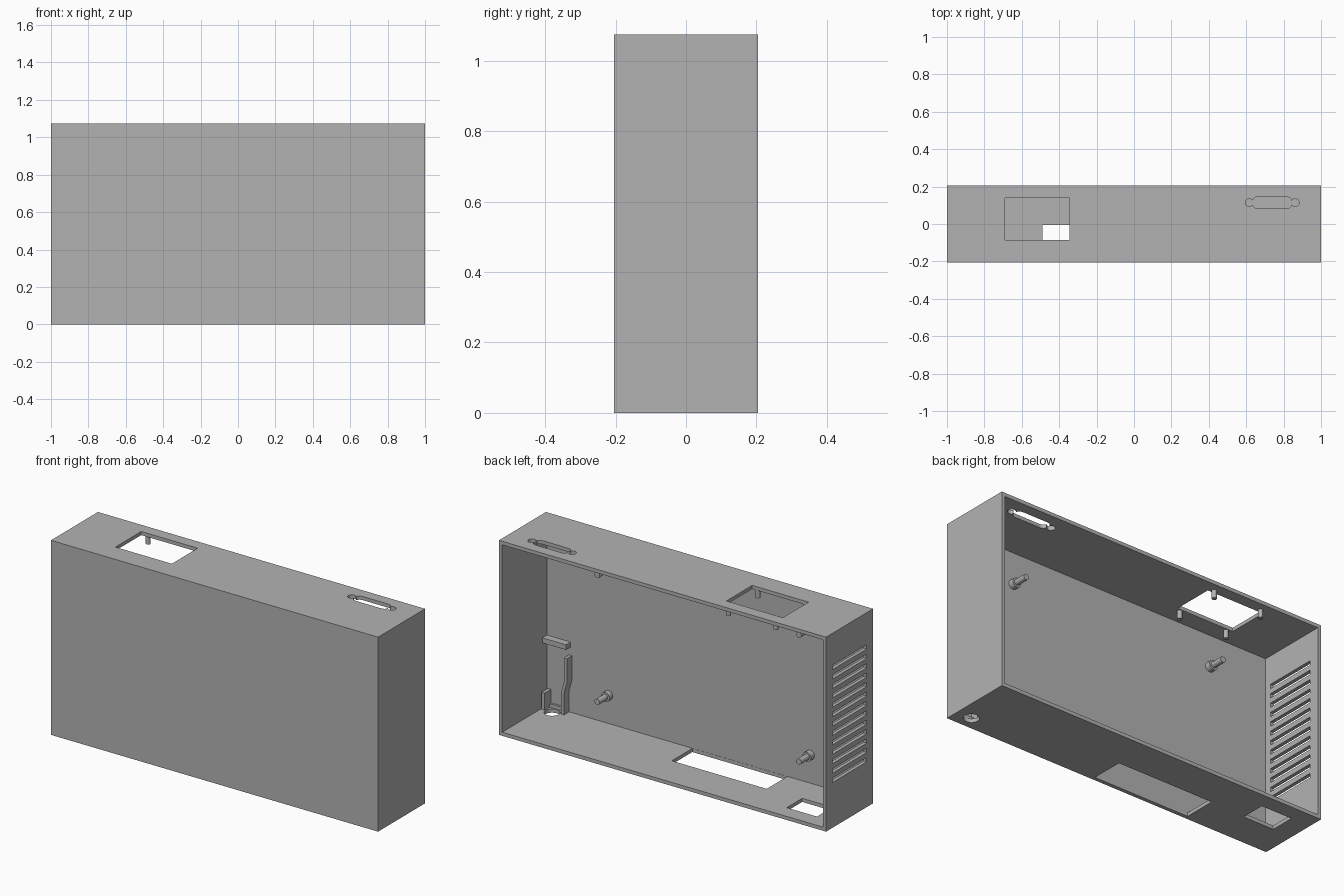
import bpy, bmesh, math
from mathutils import Matrix, Vector

cube = bpy.data.objects.get("Cube")
if cube:
    bpy.data.objects.remove(cube, do_unlink=True)

grey = bpy.data.materials.new("case grey")
grey.use_nodes = True
grey.diffuse_color = (0.45, 0.45, 0.45, 1)
grey.node_tree.nodes["Principled BSDF"].inputs["Base Color"].default_value = (0.45, 0.45, 0.45, 1)

H, D, WALL = 1.075, 0.205, 0.02
INNER = -D + WALL          # inner face of the front wall


def add_box(bm, x, y, z):
    """Box between (low, high) pairs on each axis."""
    size = [b - a for a, b in (x, y, z)]
    mid = [(a + b) / 2 for a, b in (x, y, z)]
    bmesh.ops.create_cube(bm, size=1, matrix=Matrix.Translation(mid) @ Matrix.Diagonal((*size, 1)))


def add_rod(bm, start, end, radius, sides=24):
    """Cylinder between two points."""
    a, b = Vector(start), Vector(end)
    turn = (b - a).to_track_quat('Z', 'Y').to_matrix().to_4x4()
    bmesh.ops.create_cone(bm, cap_ends=True, segments=sides, radius1=radius, radius2=radius,
                          depth=(b - a).length, matrix=Matrix.Translation((a + b) / 2) @ turn)


def add_prism(bm, outline, move):
    """Extrude a flat outline along a vector."""
    face = bm.faces.new([bm.verts.new(p) for p in outline])
    moved = bmesh.ops.extrude_face_region(bm, geom=[face])["geom"]
    bmesh.ops.translate(bm, vec=move, verts=[v for v in moved if isinstance(v, bmesh.types.BMVert)])


def make(name, bm, smooth=False):
    bmesh.ops.recalc_face_normals(bm, faces=bm.faces)
    mesh = bpy.data.meshes.new(name)
    bm.to_mesh(mesh)
    bm.free()
    mesh.materials.append(grey)
    obj = bpy.data.objects.new(name, mesh)
    bpy.context.collection.objects.link(obj)
    if smooth:
        bpy.ops.object.select_all(action='DESELECT')
        obj.select_set(True)
        bpy.context.view_layer.objects.active = obj
        bpy.ops.object.shade_smooth_by_angle(angle=math.radians(35))
    return obj


def cut(target, name, bm):
    """Subtract a cutter and hide it."""
    tool = make(name, bm)
    mod = target.modifiers.new(name, 'BOOLEAN')
    mod.operation, mod.solver, mod.object = 'DIFFERENCE', 'EXACT', tool
    bpy.context.view_layer.objects.active = target
    bpy.ops.object.modifier_apply(modifier=mod.name)
    tool.hide_render = True
    bpy.data.objects.remove(tool, do_unlink=True)


# Case shell, open at the back
bm = bmesh.new()
add_box(bm, (-1, 1), (-D, D), (0, H))
case = make("case", bm)
bm = bmesh.new()
add_box(bm, (-1 + WALL, 1 - WALL), (INNER, D + 0.1), (WALL, H - WALL))
cut(case, "cavity", bm)

# Rectangular openings in the top and bottom, round cable hole
bm = bmesh.new()
add_box(bm, (-0.69, -0.345), (-0.085, 0.14), (H - 0.05, H + 0.05))
add_box(bm, (-0.49, 0.09), (INNER + 0.001, -0.005), (-0.05, 0.05))
add_box(bm, (-0.885, -0.7), (-0.015, 0.12), (-0.05, 0.05))
add_rod(bm, (0.91, -0.13, -0.05), (0.91, -0.13, 0.05), 0.04, 32)
cut(case, "openings", bm)

# Connector slot with rounded ends and two screw holes
bm = bmesh.new()
outline = []
for cx, cy, first in ((0.818, 0.119, 0), (0.66, 0.119, 90), (0.66, 0.109, 180), (0.818, 0.109, 270)):
    for step in range(7):
        a = math.radians(first + step * 15)
        outline.append((cx + 0.026 * math.cos(a), cy + 0.026 * math.sin(a), H - 0.05))
add_prism(bm, outline, (0, 0, 0.1))
cut(case, "connector_slot", bm)
bm = bmesh.new()
for x in (0.616, 0.862):
    add_rod(bm, (x, 0.114, H - 0.05), (x, 0.114, H + 0.05), 0.021)
cut(case, "screw_holes", bm)

# Row of vent slots in the right side wall
bm = bmesh.new()
for i in range(13):
    z = 0.262 + i * 0.052
    add_box(bm, (-1.05, -0.95), (-0.15, 0.147), (z - 0.012, z + 0.012))
cut(case, "vent_slots", bm)

# Stepped mounting posts on the front wall
for x, side in ((0.603, "left"), (-0.63, "right")):
    for z, level in ((0.177, "lower"), (0.878, "upper")):
        bm = bmesh.new()
        add_rod(bm, (x, INNER - 0.005, z), (x, INNER + 0.03, z), 0.026)
        add_rod(bm, (x, INNER, z), (x, INNER + 0.1, z), 0.016)
        make(f"{level}_{side}_post", bm, True)

# Pins hanging around the top opening
bm = bmesh.new()
for x in (-0.37, -0.66):
    for y in (-0.1, 0.158):
        add_rod(bm, (x, y, H - WALL - 0.045), (x, y, H - WALL + 0.005), 0.0125)
make("top_pins", bm, True)

# Cable guide beside the round hole: bent rib, short rib, ledge and bar
bm = bmesh.new()
left_edge = [(0.862, WALL), (0.862, 0.14), (0.845, 0.2), (0.845, 0.335)]
outline = [(x, INNER, z) for x, z in left_edge]
outline += [(x - 0.018, INNER, z) for x, z in reversed(left_edge)]
add_prism(bm, outline, (0, 0.045, 0))
make("bent_rib", bm)
bm = bmesh.new()
add_box(bm, (0.955, 0.975), (INNER, INNER + 0.055), (WALL, 0.115))
make("short_rib", bm)
bm = bmesh.new()
add_box(bm, (0.862, 0.955), (INNER, INNER + 0.012), (WALL, 0.04))
make("guide_ledge", bm)
bm = bmesh.new()
add_box(bm, (0.835, 0.98), (INNER, INNER + 0.04), (0.38, 0.408))
make("guide_bar", bm)
